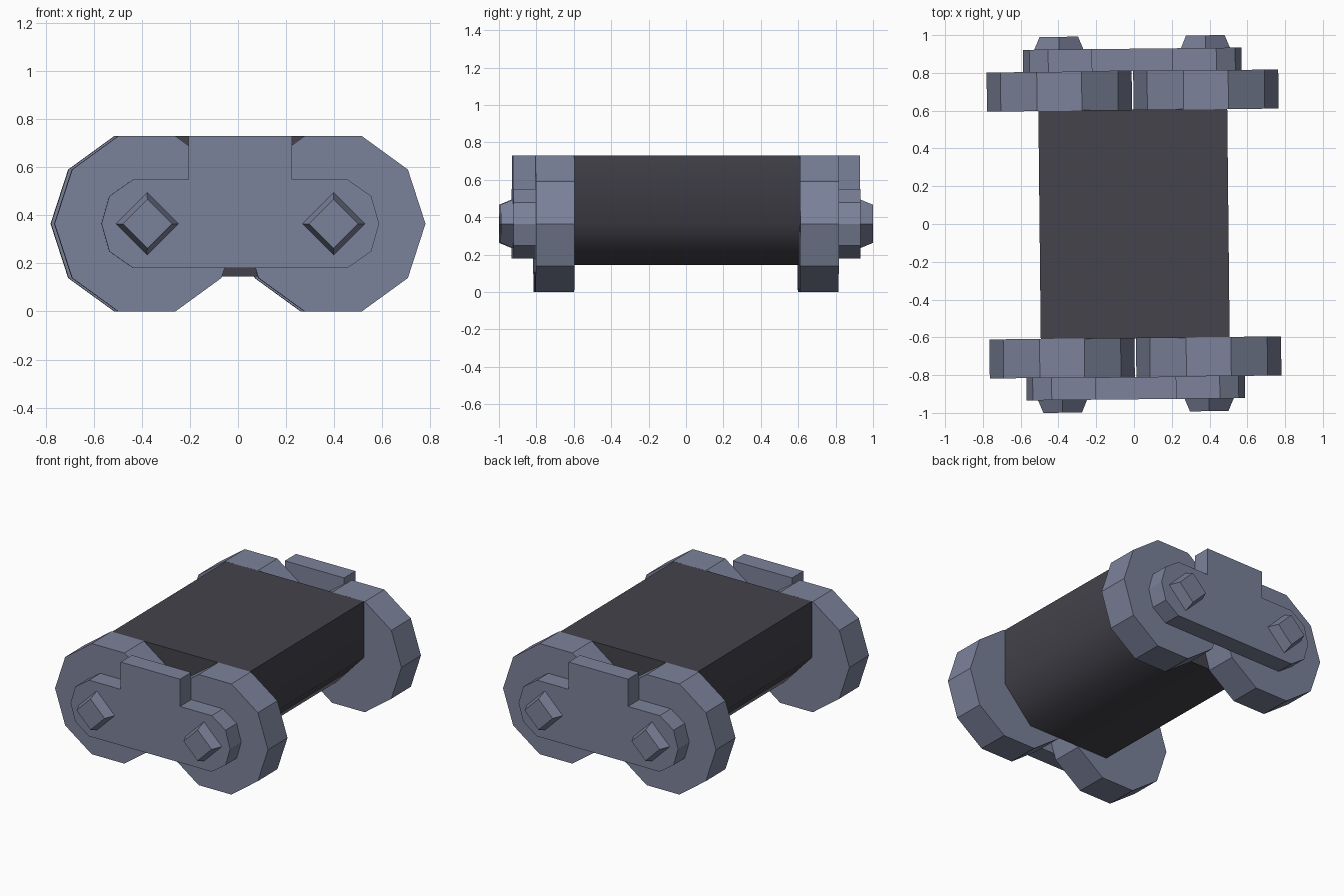
import bpy, bmesh, math
from mathutils import Matrix

if "Cube" in bpy.data.objects:
    bpy.data.objects.remove(bpy.data.objects["Cube"])

YAW = Matrix.Rotation(0.0105, 4, 'Z')  # whole unit sits very slightly turned
AXLE_Z, AXLE_X = 0.365, 0.388


def material(name, rgb):
    m = bpy.data.materials.new(name)
    m.diffuse_color = (*rgb, 1)
    m.use_nodes = True
    m.node_tree.nodes["Principled BSDF"].inputs["Base Color"].default_value = m.diffuse_color
    return m


steel = material("blue grey steel", (0.20, 0.225, 0.325))
dark = material("dark charcoal", (0.057, 0.056, 0.071))


def loft(name, near, far, y0, y1, mat):
    """Solid between two matching x-z outlines placed at y0 and y1."""
    bm = bmesh.new()
    a = [bm.verts.new((x, y0, z)) for x, z in near]
    b = [bm.verts.new((x, y1, z)) for x, z in far]
    n = len(a)
    bm.faces.new(a)
    bm.faces.new(b[::-1])
    for i in range(n):
        j = (i + 1) % n
        bm.faces.new((a[i], b[i], b[j], a[j]))
    bmesh.ops.transform(bm, matrix=YAW, verts=bm.verts)
    bmesh.ops.recalc_face_normals(bm, faces=bm.faces)
    me = bpy.data.meshes.new(name)
    bm.to_mesh(me)
    bm.free()
    me.materials.append(mat)
    ob = bpy.data.objects.new(name, me)
    bpy.context.collection.objects.link(ob)
    return ob


def ring(cx, r, sides):
    return [(cx + r * math.cos(2 * math.pi * i / sides),
             AXLE_Z + r * math.sin(2 * math.pi * i / sides)) for i in range(sides)]


def mirrored(half):
    return half + [(-x, z) for x, z in reversed(half)]


# Body block with chamfered underside
body = mirrored([(0.30, 0.145), (0.50, 0.36), (0.50, 0.73)])
core = loft("body", body, body, -0.605, 0.605, dark)
bpy.context.view_layer.objects.active = core
core.select_set(True)
bpy.ops.object.shade_smooth_by_angle(angle=math.radians(55))

# Side plate outline with raised central tab
plate = mirrored([(0.445, 0.18), (0.545, 0.25), (0.578, 0.365), (0.545, 0.48),
                  (0.445, 0.55), (0.215, 0.55), (0.215, 0.73)])

for side, end in ((-1, "front"), (1, "back")):
    loft(end + "_side_plate", plate, plate, side * 0.81, side * 0.928, steel)
    for sx, lr in ((-1, "left"), (1, "right")):
        cx = sx * AXLE_X
        # Ten-sided wheel
        wheel = ring(cx, 0.384, 10)
        loft(f"{end}_{lr}_wheel", wheel, wheel, side * 0.603, side * 0.81, steel)
        # Tapered diamond axle cap
        loft(f"{end}_{lr}_axle_cap", ring(cx, 0.13, 4), ring(cx, 0.102, 4),
             side * 0.928, side * 0.995, steel)
